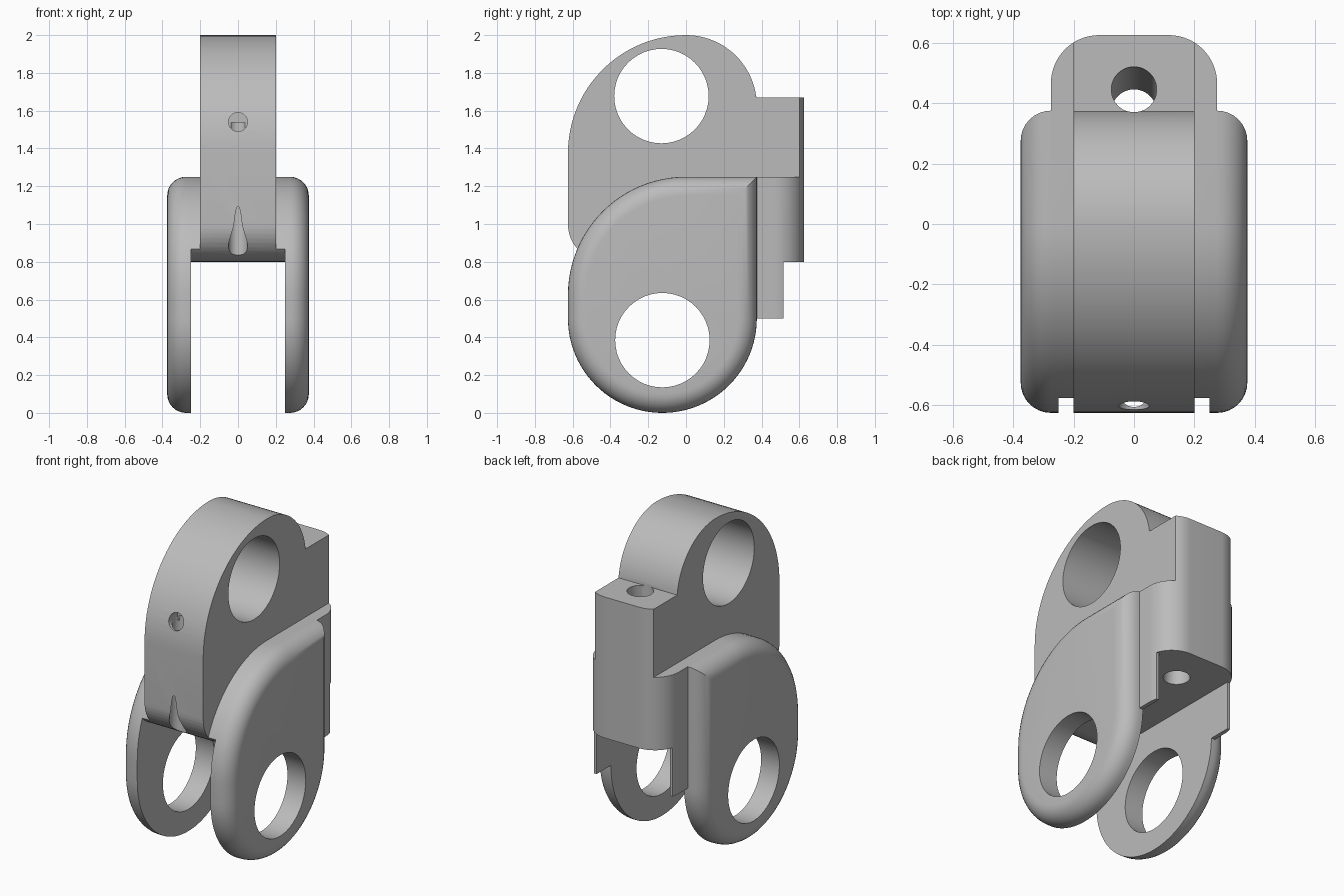
import bpy, bmesh, math
from mathutils import Vector

if "Cube" in bpy.data.objects:
    bpy.data.objects.remove(bpy.data.objects["Cube"])

metal = bpy.data.materials.new("grey_metal")
metal.use_nodes = True
GREY = (0.5, 0.5, 0.5, 1)
metal.diffuse_color = GREY
metal.node_tree.nodes["Principled BSDF"].inputs["Base Color"].default_value = GREY


def arc(cx, cy, r, start, end, steps=24):
    angles = [math.radians(start + (end - start) * i / steps) for i in range(steps + 1)]
    return [(cx + r * math.cos(a), cy + r * math.sin(a)) for a in angles]


def prism(name, profile, low, high, axis="X", bevel=0):
    """Extrude a closed profile: (y, z) along X, or (x, y) along Z."""
    def place(p, d):
        return (d, *p) if axis == "X" else (*p, d)
    bm = bmesh.new()
    bottom = bm.faces.new([bm.verts.new(place(p, low)) for p in profile])
    top = bm.faces.new([bm.verts.new(place(p, high)) for p in profile])
    rims = list(bottom.edges) + list(top.edges)
    bmesh.ops.bridge_loops(bm, edges=rims)
    bmesh.ops.recalc_face_normals(bm, faces=bm.faces)
    if bevel:
        bmesh.ops.bevel(bm, geom=rims, offset=bevel, segments=8, profile=0.5, affect="EDGES")
    return finish(name, bm)


def rod(name, start, end, r, sides=48):
    """Cylinder between two points."""
    start, end = Vector(start), Vector(end)
    d = end - start
    bm = bmesh.new()
    bmesh.ops.create_cone(bm, cap_ends=True, segments=sides, radius1=r, radius2=r, depth=d.length)
    bm.transform(d.to_track_quat("Z", "Y").to_matrix().to_4x4())
    bmesh.ops.translate(bm, verts=bm.verts, vec=(start + end) / 2)
    return finish(name, bm)


def box(name, low, high):
    rect = [(low[0], low[1]), (high[0], low[1]), (high[0], high[1]), (low[0], high[1])]
    return prism(name, rect, low[2], high[2], "Z")


def finish(name, bm):
    mesh = bpy.data.meshes.new(name)
    bm.to_mesh(mesh)
    bm.free()
    mesh.materials.append(metal)
    obj = bpy.data.objects.new(name, mesh)
    bpy.context.collection.objects.link(obj)
    return obj


def combine(target, tool, operation):
    mod = target.modifiers.new(operation, "BOOLEAN")
    mod.operation, mod.solver, mod.object = operation, "EXACT", tool
    bpy.context.view_layer.objects.active = target
    bpy.ops.object.modifier_apply(modifier=mod.name)
    bpy.data.objects.remove(tool)


# Wide rounded body that becomes the two cheeks
cheek = (arc(-0.125, 0.5, 0.5, 0, -180, 48) + arc(0, 0.625, 0.625, 180, 90)
         + [(0.375, 1.25)])
link = prism("link_body", cheek, -0.375, 0.375, bevel=0.1)

# Central upper lug
lug = (arc(0, 1.375, 0.625, 180, 90) + arc(0, 1.625, 0.375, 90, 0)[1:]
       + [(0.375, 1.67), (0.3, 1.67), (0.3, 0.8)]
       + arc(-0.425, 1.0, 0.2, -90, -180, 12))
combine(link, prism("upper_lug", lug, -0.2, 0.2), "UNION")

# Rear stop block, narrower above the cheeks, with thin tabs below
R = 0.16
block = ([(-0.275, 0.2), (0.275, 0.2)] + arc(0.275 - R, 0.625 - R, R, 0, 90, 16)
         + arc(R - 0.275, 0.625 - R, R, 90, 180, 16))
rear = prism("rear_block", block, 0.5, 1.67, "Z")
for side in (-1, 1):
    x = sorted((0.2 * side, 0.5 * side))
    combine(rear, box("side_cut", (x[0], 0, 1.25), (x[1], 1, 2)), "DIFFERENCE")
combine(rear, box("tab_cut", (-1, 0.515, 0), (1, 1, 0.8)), "DIFFERENCE")
combine(link, rear, "UNION")

# Slot between the cheeks, with a rounded front lip
slot = ([(0.8, -0.1), (0.8, 0.8)] + arc(-0.425, 1.0, 0.2, -90, -180, 12)
        + [(-0.8, 1.0), (-0.8, -0.1)])
combine(link, prism("slot_cut", slot, -0.25, 0.25), "DIFFERENCE")

# Hinge bores, slanted rear channel and small front channel
for name, start, end, r in (
        ("upper_bore", (-1, -0.13, 1.677), (1, -0.13, 1.677), 0.25),
        ("lower_bore", (-1, -0.125, 0.385), (1, -0.125, 0.385), 0.25),
        ("rear_channel", (0, 0.462, 1.87), (0, 0.353, 0.6), 0.075),
        ("front_channel", (0, -0.592, 0.75), (0, -0.553, 1.54), 0.05),
        ("front_port", (0, -0.8, 1.54), (0, -0.52, 1.54), 0.05)):
    combine(link, rod(name, start, end, r), "DIFFERENCE")

# Smooth curves, crisp edges
bpy.ops.object.select_all(action="DESELECT")
link.select_set(True)
bpy.context.view_layer.objects.active = link
bpy.ops.object.shade_smooth_by_angle(angle=math.radians(30))
